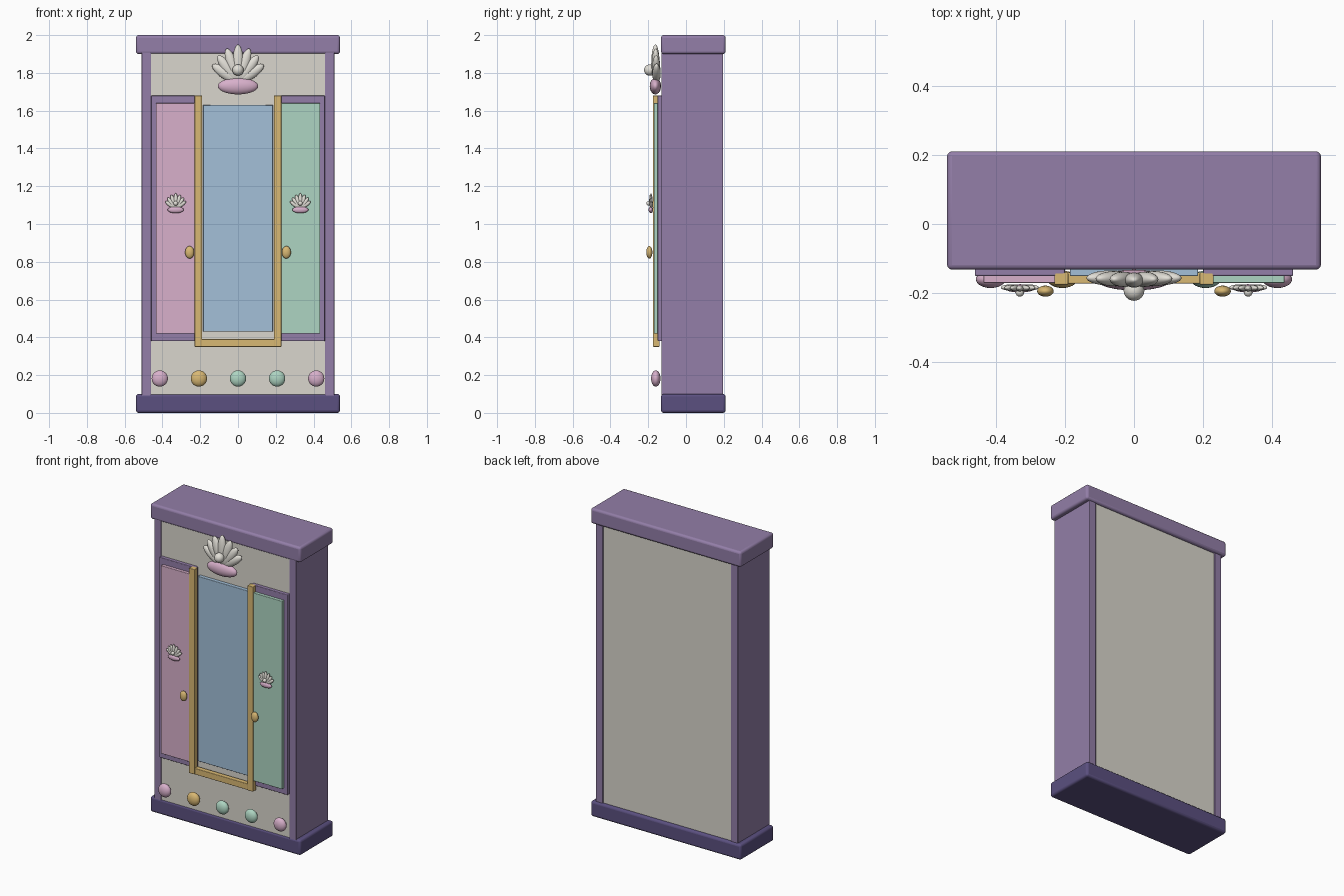
import bpy, math
from mathutils import Matrix, Vector

cube = bpy.data.objects.get("Cube")
if cube:
    bpy.data.objects.remove(cube, do_unlink=True)


def material(name, rgb):
    # sRGB bytes to linear values
    lin = [((c / 255 + 0.055) / 1.055) ** 2.4 for c in rgb] + [1]
    m = bpy.data.materials.new(name)
    m.use_nodes = True
    m.diffuse_color = lin
    m.node_tree.nodes["Principled BSDF"].inputs["Base Color"].default_value = lin
    return m


purple = material("lavender purple", (147, 126, 168))
dark = material("dark violet", (91, 80, 128))
cream = material("cream", (218, 214, 205))
pink = material("soft pink", (216, 176, 203))
mint = material("mint", (174, 213, 194))
blue = material("mirror blue", (163, 192, 217))
gold = material("gold", (217, 184, 115))
pearl_white = material("pearl white", (226, 223, 215))


def box(name, mat, x, y, z, bevel=0.0):
    """Box from (min, max) ranges."""
    bpy.ops.mesh.primitive_cube_add(size=1)
    o = bpy.context.object
    o.name = name
    o.data.transform(Matrix.Diagonal((x[1] - x[0], y[1] - y[0], z[1] - z[0], 1)))
    o.location = [sum(r) / 2 for r in (x, y, z)]
    o.data.materials.append(mat)
    if bevel:
        b = o.modifiers.new("Bevel", "BEVEL")
        b.width, b.segments = bevel, 3
        bpy.ops.object.shade_smooth_by_angle(angle=math.radians(35))
    return o


def ellipsoid(name, mat, centre, radii, tilt=0.0):
    bpy.ops.mesh.primitive_uv_sphere_add(segments=24, ring_count=14, radius=1)
    o = bpy.context.object
    o.name = name
    o.data.transform(Matrix.Diagonal((*radii, 1)))
    o.location = centre
    o.rotation_euler.y = tilt
    o.data.materials.append(mat)
    bpy.ops.object.shade_smooth()
    return o


def shell(name, centre, s):
    """Fan of seven petals over a pink lip, with a pearl in front."""
    c = Vector(centre)
    ellipsoid(name + "_lip", pink, c, (0.107 * s, 0.03 * s, 0.044 * s))
    for i in range(-3, 4):
        a = math.radians(18.5 * i)
        half = (0.1 - 0.006 * abs(i)) * s
        d = Vector((math.sin(a), 0, math.cos(a)))
        root = c + Vector((0, 0, 0.02 * s))
        # petals step back slightly toward the outside of the fan
        pos = root + d * half + Vector((0, 0.002 * abs(i) * s, 0))
        ellipsoid(f"{name}_petal_{i + 4}", pearl_white, pos,
                  (0.029 * s, 0.022 * s, half), a)
    ellipsoid(name + "_pearl", pearl_white, c + Vector((0, -0.03 * s, 0.085 * s)),
              (0.03 * s, 0.03 * s, 0.03 * s))


# Carcass
box("carcass", cream, (-0.47, 0.47), (-0.127, 0.19), (0.05, 1.95))
box("base_plinth", dark, (-0.54, 0.54), (-0.132, 0.21), (0, 0.1), 0.014)
box("top_cornice", purple, (-0.54, 0.54), (-0.132, 0.21), (1.9, 2), 0.014)

# Mirrored sides: panels, doors, gilt uprights, knobs, shells
for side, s, colour in (("left", 1, mint), ("right", -1, pink)):
    def span(a, b):
        return tuple(sorted((s * a, s * b)))
    box(side + "_side_panel", purple, span(0.46, 0.51), (-0.13, 0.197), (0.09, 1.91), 0.003)
    box(side + "_door", purple, span(0.2, 0.46), (-0.15, -0.12), (0.38, 1.68), 0.004)
    box(side + "_door_panel", colour, span(0.225, 0.435), (-0.17, -0.145), (0.42, 1.64), 0.002)
    box(side + "_mirror_upright", gold, span(0.19, 0.23), (-0.175, -0.14), (0.35, 1.68), 0.003)
    ellipsoid(side + "_door_knob", gold, (s * 0.256, -0.194, 0.85), (0.024, 0.016, 0.033))
    shell(side + "_door_shell", (s * 0.33, -0.186, 1.075), 0.4)

# Mirror and its lower rail
box("mirror", blue, (-0.185, 0.185), (-0.15, -0.12), (0.43, 1.63), 0.003)
box("mirror_lower_rail", gold, (-0.23, 0.23), (-0.172, -0.14), (0.35, 0.39), 0.003)

# Crest and row of round studs
shell("crest_shell", (0, -0.162, 1.73), 1.0)
for i, colour in enumerate((pink, gold, mint, mint, pink)):
    ellipsoid(f"stud_{i + 1}", colour, (0.207 * (i - 2), -0.16, 0.182), (0.043, 0.025, 0.043))
